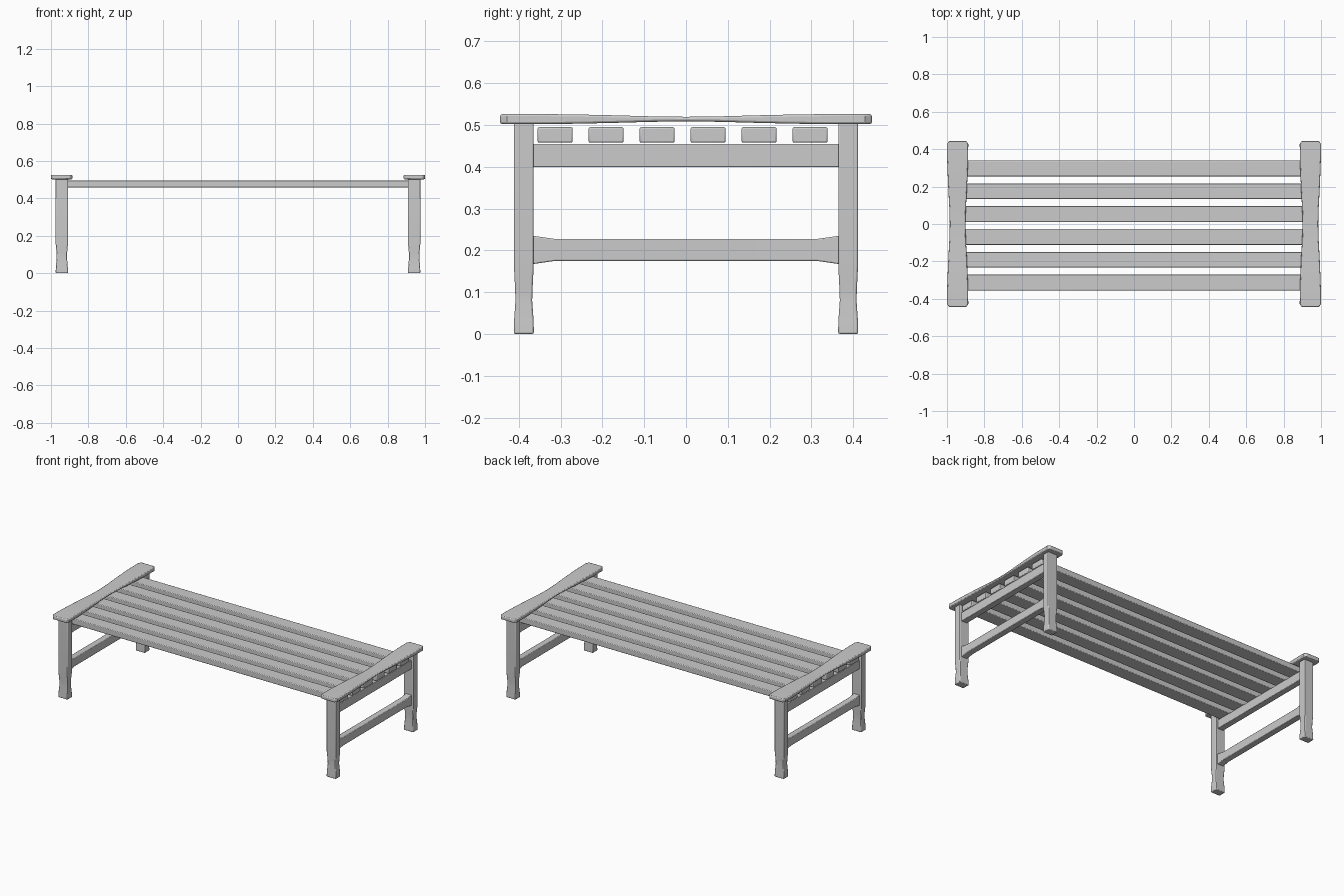
import bpy, bmesh

if "Cube" in bpy.data.objects:
    bpy.data.objects.remove(bpy.data.objects["Cube"])

X = 0.942  # x of the end frames


def loft(name, axis, stations, centre, bevel, mirror=(False, False)):
    """Rectangular bar through (position, half_a, half_b) stations along an axis,
    with bevelled edges and optional x / y mirroring about the world origin."""
    along = 'xyz'.index(axis)
    a, b = [i for i in range(3) if i != along]
    bm = bmesh.new()
    rings = []
    for t, ha, hb in stations:
        ring = []
        for sa, sb in ((-1, -1), (1, -1), (1, 1), (-1, 1)):
            p = [0, 0, 0]
            p[along] = t + centre[along]
            p[a] = centre[a] + sa * ha
            p[b] = centre[b] + sb * hb
            ring.append(bm.verts.new(p))
        rings.append(ring)
    for r, s in zip(rings, rings[1:]):
        for i in range(4):
            j = (i + 1) % 4
            bm.faces.new((r[i], r[j], s[j], s[i]))
    bm.faces.new(rings[0])
    bm.faces.new(rings[-1])
    bmesh.ops.recalc_face_normals(bm, faces=bm.faces)
    mesh = bpy.data.meshes.new(name)
    bm.to_mesh(mesh)
    bm.free()
    ob = bpy.data.objects.new(name, mesh)
    bpy.context.collection.objects.link(ob)
    mod = ob.modifiers.new('bevel', 'BEVEL')
    mod.width = bevel
    mod.segments = 2
    mod.limit_method = 'ANGLE'
    mod.angle_limit = 0.7
    if any(mirror):
        mod = ob.modifiers.new('mirror', 'MIRROR')
        mod.use_axis = (mirror[0], mirror[1], False)
    bpy.context.view_layer.objects.active = ob
    ob.select_set(True)
    bpy.ops.object.shade_smooth_by_angle(angle=0.5)
    ob.select_set(False)
    return ob


def symmetric(half):
    """Mirror stations given from the middle (t = 0) outwards."""
    return [(-t, p, q) for t, p, q in reversed(half[1:])] + half


# Legs with a narrowed ankle and flared foot
loft('leg', 'z',
     [(0, .033, .024), (.03, .032, .0235), (.08, .028, .020), (.11, .0285, .021),
      (.16, .033, .0235), (.505, .033, .0235)],
     (X, .388, 0), .004, (True, True))

# Waisted, slightly thinned caps over each end frame
loft('end_cap', 'y',
     symmetric([(0, .042, .0055), (.08, .044, .0065), (.17, .049, .009), (.26, .053, .011),
                (.34, .056, .012), (.428, .057, .012), (.445, .045, .0115)]),
     (X + .001, 0, .514), .005, (True, False))

# Upper rails carrying the slats
loft('upper_rail', 'y', [(-.368, .02, .028), (.368, .02, .028)],
     (X, 0, .427), .003, (True, False))

# Lower rails swelling where they meet the legs
loft('lower_rail', 'y',
     symmetric([(0, .02, .0265), (.315, .02, .0265), (.34, .0205, .030), (.368, .021, .034)]),
     (X, 0, .201), .003, (True, False))

# Seat slats
for i in range(6):
    loft(f'slat_{i + 1}', 'x', [(-.965, .042, .0185), (.965, .042, .0185)],
         (0, -.313 + .122 * i, .476), .004)
